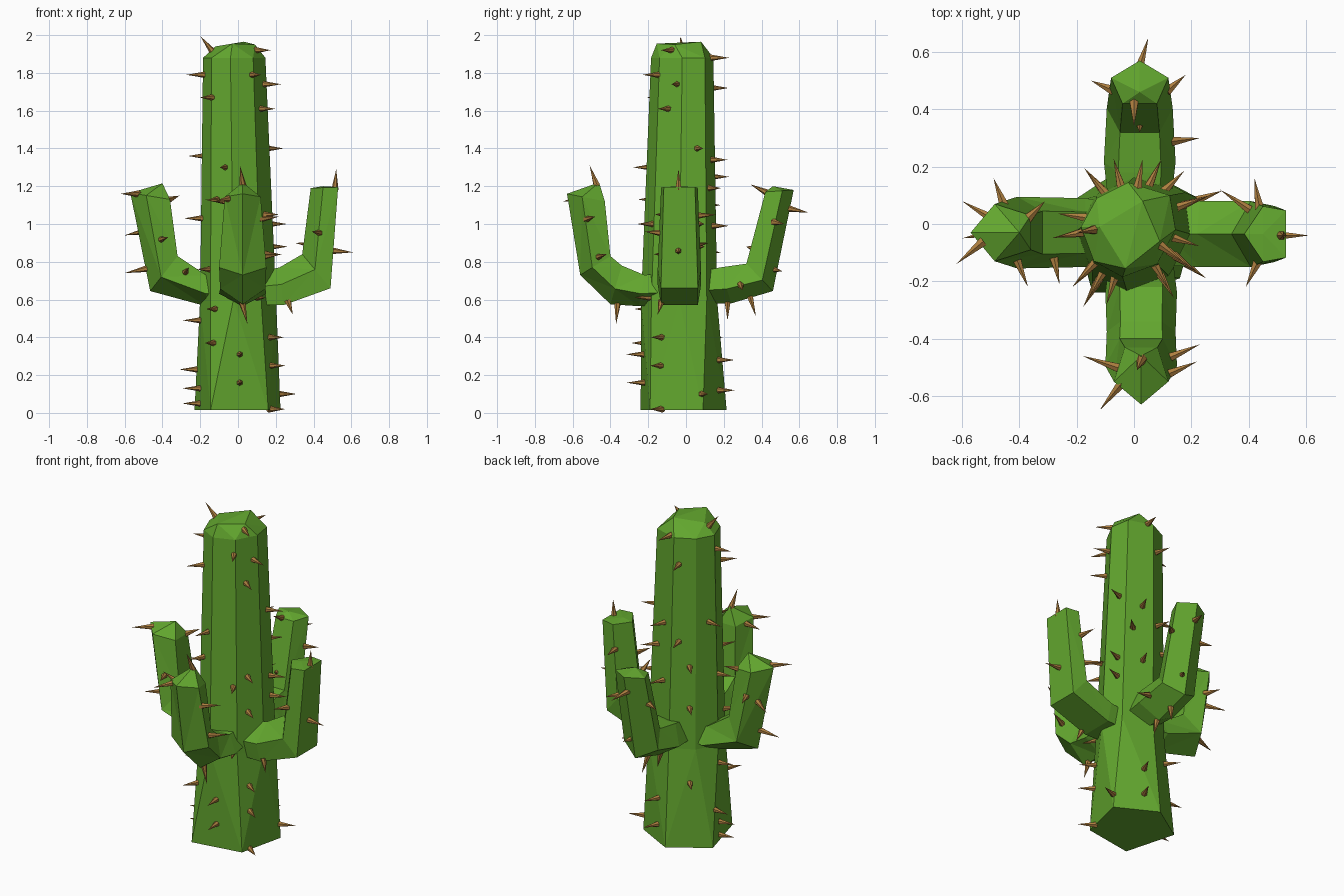
import bpy, bmesh, math
from mathutils import Vector
from mathutils.bvhtree import BVHTree

if "Cube" in bpy.data.objects:
    bpy.data.objects.remove(bpy.data.objects["Cube"])


def material(name, rgb):
    m = bpy.data.materials.new(name)
    m.diffuse_color = (*rgb, 1)
    m.use_nodes = True
    m.node_tree.nodes["Principled BSDF"].inputs["Base Color"].default_value = m.diffuse_color
    return m


GREEN = material("cactus_green", (0.125, 0.39, 0.028))
TAN = material("spine_tan", (0.42, 0.21, 0.05))
spines = bmesh.new()


def finish(bm, name, mat):
    bmesh.ops.recalc_face_normals(bm, faces=bm.faces)
    me = bpy.data.meshes.new(name)
    bm.to_mesh(me)
    me.materials.append(mat)
    bpy.context.collection.objects.link(bpy.data.objects.new(name, me))


def spine(base, direction, length=.11):
    # Small cone, slightly sunk into the skin
    d = Vector(direction).normalized()
    mat = d.to_track_quat('Z', 'Y').to_matrix().to_4x4()
    mat.translation = Vector(base) + d * (length / 2 - .015)
    bmesh.ops.create_cone(spines, cap_ends=True, segments=6, radius1=.019,
                          radius2=0, depth=length, matrix=mat)


# Trunk: pentagon foot, eight-sided column with a slight lean, faceted crown
foot = [(-.145, -.24), (.16, -.19), (.225, .09), (-.01, .215), (-.23, .07)]
foot = [(x, y, .015) for x, y in foot]
ring = [(-.14, -.13), (-.04, -.185), (.08, -.14), (.145, -.02),
        (.125, .1), (-.02, .145), (-.13, .09), (-.185, -.01)]
mid = [(x * 1.22 + .025, y * 1.22 - .012, .6) for x, y in ring]
top = [(x, y, 1.88) for x, y in ring]
crown = [(-.03, -.155, 1.955), (.03, .08, 1.965), (.09, -.06, 1.95), (-.12, -.01, 1.94)]
bm = bmesh.new()
for pts in (foot + mid, mid + top + crown):
    bmesh.ops.convex_hull(bm, input=[bm.verts.new(p) for p in pts])
inner = [f for f in bm.faces if all(abs(v.co.z - .6) < 1e-4 for v in f.verts)]
bmesh.ops.delete(bm, geom=inner, context='FACES')
bmesh.ops.remove_doubles(bm, verts=bm.verts, dist=.0005)
tree = BVHTree.FromBMesh(bm)
finish(bm, "trunk", GREEN)

# Trunk spines: heights along each compass direction
columns = {-120: (.37, .55, 1.13), -85: (.16, .31), -60: (.61, 1.0, 1.79),
           -36: (.02, .25, .4, .84, 1.05, 1.61, 1.92), -18: (1.74,),
           20: (.1, .88, 1.0, 1.4), 45: (1.19,), 65: (.12, .28, .99, 1.34),
           80: (1.88,), 105: (1.25, 1.72), 130: (.4, .85, 1.1),
           172: (.23, 1.36), 190: (.05, .13, .49, 1.03, 1.79), 227: (.76, 1.67), 253: (1.3,)}
for angle, heights in columns.items():
    a = math.radians(angle)
    d = Vector((math.cos(a), math.sin(a), 0))
    for z in heights:
        hit = tree.ray_cast(Vector((-.01, 0, max(z, .03))) + d * 2, -d)[0]
        spine((hit.x, hit.y, z), d)
spine((-.14, -.02, 1.92), (-.6, -.1, .75))

# Arms: five-sided tubes bent upward; section = (outer r,z, inner r,z, half width)
POINTED = [(0, 0), (.4, 1), (1, .6), (1, -.6), (.4, -1)]
FLAT = [(0, .85), (.55, 1), (1, 0), (.55, -1), (0, -.85)]


def arm(name, out, shape, shift, sections, apex, tips):
    out = Vector(out)
    side = Vector((abs(out.y), abs(out.x), 0))
    b = bmesh.new()

    def vert(r, s, z):
        return b.verts.new(out * r + side * (shift + s) + Vector((0, 0, z)))
    rings = [[vert(r0 + (r1 - r0) * t, s * w, z0 + (z1 - z0) * t) for t, s in shape]
             for r0, z0, r1, z1, w in sections]
    for p, q in zip(rings, rings[1:]):
        for i in range(5):
            j = (i + 1) % 5
            b.faces.new((p[i], p[j], q[j], q[i]))
    b.faces.new(rings[0])
    tip = vert(apex[0], 0, apex[1])
    for i in range(5):
        b.faces.new((rings[-1][i], rings[-1][(i + 1) % 5], tip))
    bmesh.ops.triangulate(b, faces=list(b.faces))
    skin = BVHTree.FromBMesh(b)
    finish(b, name, GREEN)
    # Each spine runs from the nearest skin point out to its tip (r, side, z)
    for r, s, z in tips:
        end = out * r + side * s + Vector((0, 0, z))
        base = skin.find_nearest(end)[0]
        spine(base, end - base, (end - base).length + .015)


arm("left_arm", (-1, 0, 0), POINTED, -.03,
    [(.10, .57, .12, .74, .11), (.17, .565, .17, .73, .12),
     (.465, .645, .32, .83, .125), (.57, 1.165, .36, 1.13, .10)], (.40, 1.215),
    [(.62, -.14, 1.16), (.31, .08, 1.15), (.60, .08, .94), (.37, -.22, .93),
     (.60, -.05, .74), (.26, -.21, .77), (.49, .16, 1.0)])
arm("right_arm", (1, 0, 0), FLAT, -.035,
    [(.10, .57, .12, .75, .11), (.24, .57, .22, .77, .115),
     (.49, .66, .34, .84, .115), (.53, 1.195, .385, 1.19, .097)], (.45, 1.2),
    [(.52, -.04, 1.29), (.61, -.04, .85), (.39, -.22, .96),
     (.42, .16, 1.05), (.30, .12, .9), (.29, -.15, .52)])
arm("front_arm", (0, -1, 0), POINTED, .025,
    [(.12, .57, .12, .74, .11), (.25, .565, .22, .73, .125), (.40, .575, .34, .78, .12),
     (.56, .73, .40, .83, .125), (.63, 1.16, .43, 1.12, .095)], (.46, 1.22),
    [(.51, .01, 1.31), (.48, .22, 1.04), (.42, .23, .84),
     (.46, -.18, 1.13), (.65, -.12, 1.12), (.37, .05, .47)])
arm("back_arm", (0, 1, 0), POINTED, .02,
    [(.08, .58, .08, .75, .11), (.24, .58, .18, .77, .125),
     (.46, .645, .32, .79, .115), (.57, 1.18, .42, 1.17, .10)], (.46, 1.2),
    [(.65, .05, 1.06), (.34, 0, 1.21), (.32, .02, .88), (.51, .07, .75),
     (.30, .23, .65), (.22, .04, .49), (.37, .04, .51), (.52, .18, 1.0), (.50, -.15, 1.0)])
finish(spines, "spines", TAN)
